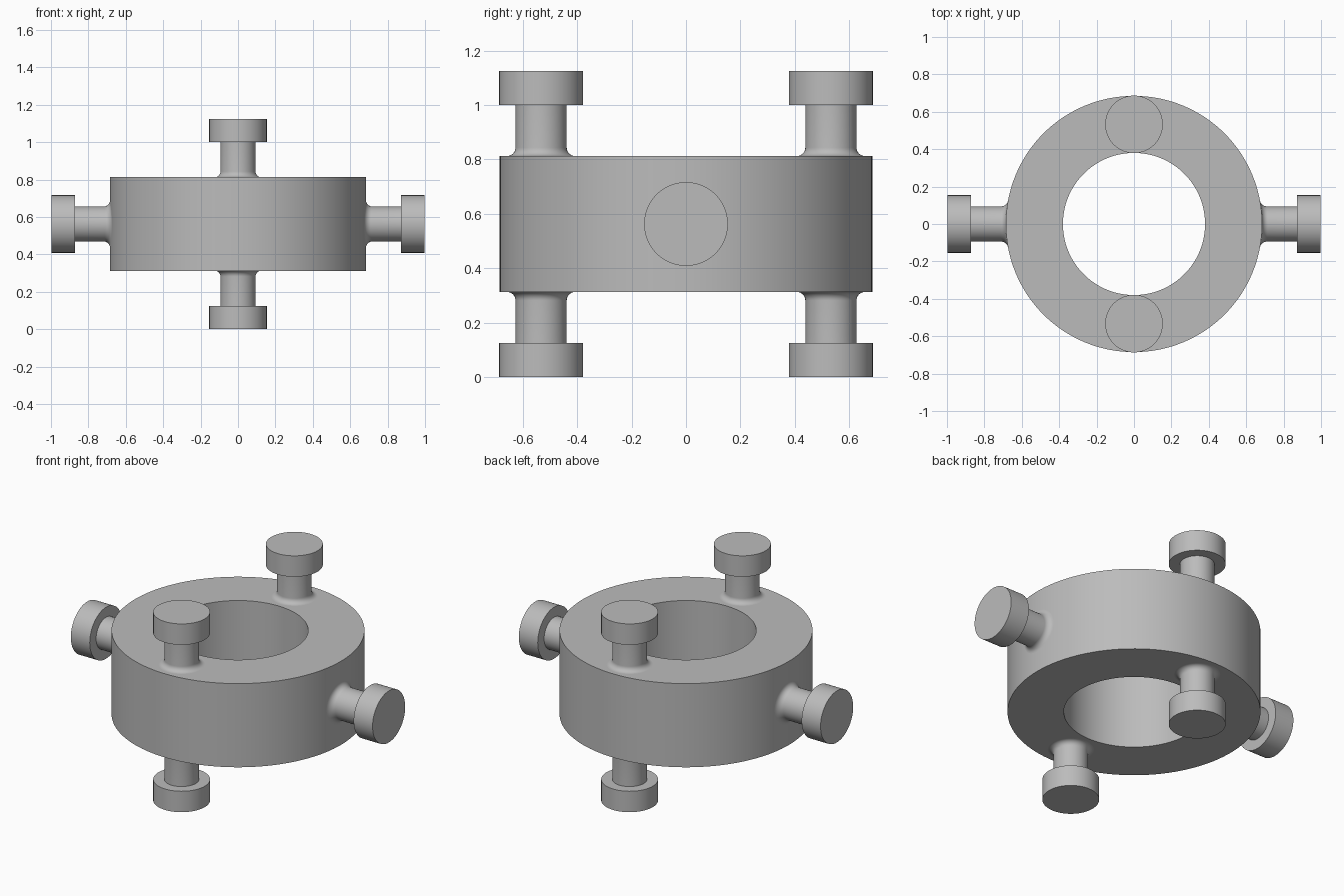
import bpy, math
from mathutils import Matrix

if "Cube" in bpy.data.objects:
    bpy.data.objects.remove(bpy.data.objects["Cube"])

R_OUT, R_IN = 0.685, 0.38
Z_LOW, Z_HIGH = 0.3125, 0.8125
Z_MID = (Z_LOW + Z_HIGH) / 2
STUD_Y = (R_OUT + R_IN) / 2
CAP_R, SHAFT_R, FILLET = 0.154, 0.094, 0.031
LENGTH, CAP_H = 0.3125, 0.125

grey = bpy.data.materials.new("grey")
grey.diffuse_color = (0.5, 0.5, 0.5, 1)
grey.use_nodes = True
grey.node_tree.nodes["Principled BSDF"].inputs["Base Color"].default_value = grey.diffuse_color


def finish(name, verts, faces):
    mesh = bpy.data.meshes.new(name)
    mesh.from_pydata(verts, [], faces)
    mesh.materials.append(grey)
    obj = bpy.data.objects.new(name, mesh)
    bpy.context.collection.objects.link(obj)
    bpy.ops.object.select_all(action='DESELECT')
    obj.select_set(True)
    bpy.context.view_layer.objects.active = obj
    bpy.ops.object.shade_smooth_by_angle(angle=math.radians(35))
    return obj


def lathe(profile, sides, closed):
    """Spin (radius, height) points about z; an open profile gets an end face."""
    verts = [(r * math.cos(2 * math.pi * i / sides), r * math.sin(2 * math.pi * i / sides), h)
             for r, h in profile for i in range(sides)]
    n = len(profile)
    faces = []
    for k in range(n if closed else n - 1):
        a, b = k * sides, (k + 1) % n * sides
        for i in range(sides):
            j = (i + 1) % sides
            faces.append((a + i, a + j, b + j, b + i))
    if not closed:
        faces.append(tuple((n - 1) * sides + i for i in range(sides)))
    return verts, faces


# Main ring
finish("ring", *lathe([(R_OUT, Z_LOW), (R_OUT, Z_HIGH), (R_IN, Z_HIGH), (R_IN, Z_LOW)], 128, True))

# Stud profile: concave fillet at the root, shaft, wide cap
profile = []
for k in range(9):
    t = math.pi / 2 * k / 8
    profile.append((SHAFT_R + FILLET * (1 - math.sin(t)), FILLET * (1 - math.cos(t))))
profile += [(SHAFT_R, LENGTH - CAP_H), (CAP_R, LENGTH - CAP_H), (CAP_R, LENGTH)]


def stud(name, matrix, on_curve=False):
    verts, faces = lathe(profile, 64, False)
    if on_curve:  # drop the root so it follows the round outer wall
        verts = [(x, y, h + math.sqrt(R_OUT ** 2 - y * y) - R_OUT if h <= FILLET + 1e-6 else h)
                 for x, y, h in verts]
    obj = finish(name, verts, faces)
    obj.data.transform(matrix)


# Studs above and below the ring, front and back
for label, y in (("front", -STUD_Y), ("back", STUD_Y)):
    stud("upper_stud_" + label, Matrix.Translation((0, y, Z_HIGH)))
    stud("lower_stud_" + label, Matrix.Translation((0, y, Z_LOW)) @ Matrix.Rotation(math.pi, 4, 'X'))

# Studs pointing sideways from the outer wall
for label, s in (("right", 1), ("left", -1)):
    stud("side_stud_" + label,
         Matrix.Translation((s * R_OUT, 0, Z_MID)) @ Matrix.Rotation(s * math.pi / 2, 4, 'Y'), True)
